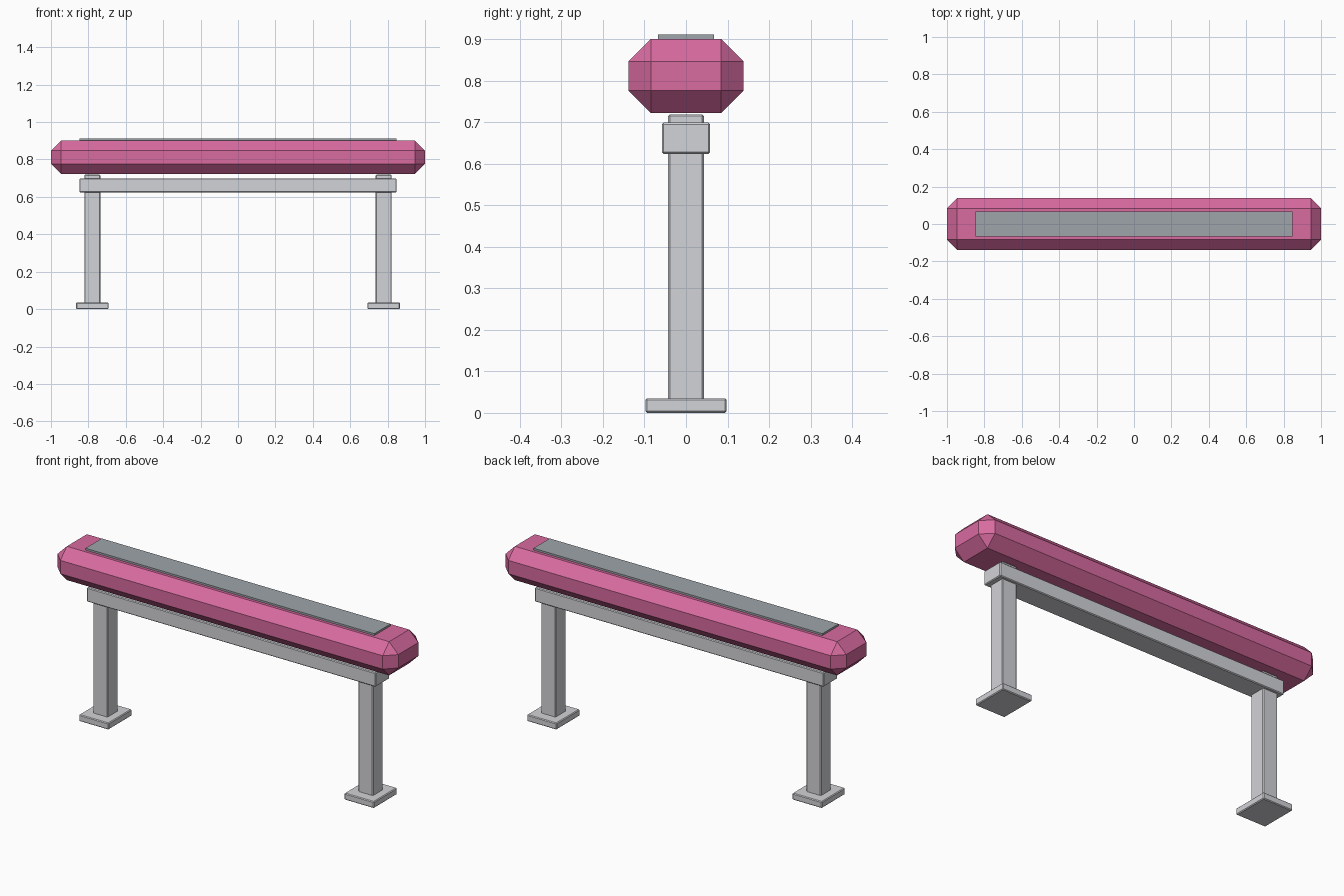
import bpy

cube = bpy.data.objects.get("Cube")
if cube:
    bpy.data.objects.remove(cube, do_unlink=True)


def make_material(name, rgb):
    mat = bpy.data.materials.new(name)
    mat.use_nodes = True
    color = (*rgb, 1.0)
    mat.diffuse_color = color
    mat.node_tree.nodes["Principled BSDF"].inputs["Base Color"].default_value = color
    return mat


def bevelled_box(name, low, high, bevel, mat):
    """Box between two corners with a single flat chamfer on every edge."""
    center = [(a + b) / 2 for a, b in zip(low, high)]
    size = [b - a for a, b in zip(low, high)]
    bpy.ops.mesh.primitive_cube_add(size=1, location=center)
    obj = bpy.context.object
    obj.name = name
    obj.scale = size
    bpy.ops.object.transform_apply(location=False, rotation=False, scale=True)
    obj.data.materials.append(mat)
    if bevel:
        mod = obj.modifiers.new("chamfer", "BEVEL")
        mod.width = bevel
        mod.segments = 1
        mod.limit_method = "NONE"
    return obj


pink = make_material("pink padding", (0.69, 0.145, 0.35))
metal = make_material("light grey metal", (0.65, 0.655, 0.685))
grey = make_material("grey top strip", (0.345, 0.375, 0.40))

# Padded beam with wide chamfers, and the strip along its top
bevelled_box("padded_beam", (-1, -0.138, 0.722), (1, 0.138, 0.901), 0.054, pink)
bevelled_box("top_strip", (-0.848, -0.068, 0.895), (0.848, 0.068, 0.911), 0, grey)

# Metal rail under the padding
bevelled_box("support_rail", (-0.848, -0.058, 0.624), (0.848, 0.058, 0.699), 0.004, metal)

# A post and a foot plate at each end
for side, sign in (("left", 1), ("right", -1)):
    x = sign * 0.779
    bevelled_box(side + "_post", (x - 0.043, -0.043, 0.02),
                 (x + 0.043, 0.043, 0.719), 0.004, metal)
    bevelled_box(side + "_foot", (x - 0.087, -0.098, 0),
                 (x + 0.087, 0.098, 0.035), 0.004, metal)
